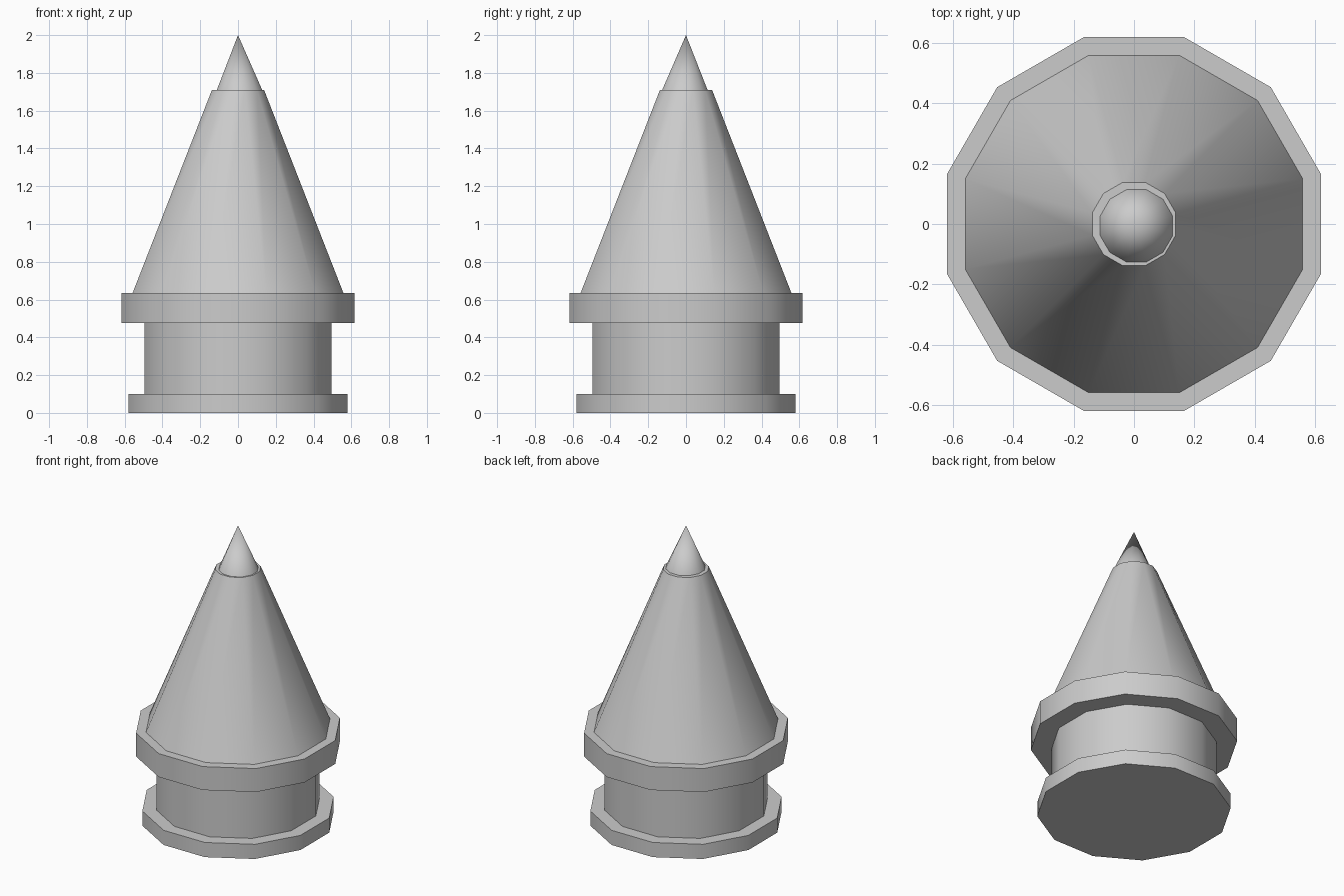
import bpy, bmesh
from math import pi, sin, cos, radians

if "Cube" in bpy.data.objects:
    bpy.data.objects.remove(bpy.data.objects["Cube"])

SIDES = 12


def add_part(name, rings, tip=None):
    """Loft 12-sided rings (apothem, z, x, y); flat sides face the axes."""
    bm = bmesh.new()
    loops = []
    for apothem, z, x, y in rings:
        r = apothem / cos(pi / SIDES)
        angles = [2 * pi * (i + 0.5) / SIDES for i in range(SIDES)]
        loops.append([bm.verts.new((x + r * cos(a), y + r * sin(a), z)) for a in angles])
    for low, high in zip(loops, loops[1:]):
        for i in range(SIDES):
            j = (i + 1) % SIDES
            bm.faces.new((low[i], low[j], high[j], high[i]))
    bm.faces.new(loops[0][::-1])
    if tip:
        apex = bm.verts.new(tip)
        for i in range(SIDES):
            bm.faces.new((loops[-1][i], loops[-1][(i + 1) % SIDES], apex))
    else:
        bm.faces.new(loops[-1])
    mesh = bpy.data.meshes.new(name)
    bm.to_mesh(mesh)
    bm.free()
    obj = bpy.data.objects.new(name, mesh)
    bpy.context.collection.objects.link(obj)
    bpy.ops.object.select_all(action='DESELECT')
    obj.select_set(True)
    bpy.context.view_layer.objects.active = obj
    if tip:
        bpy.ops.object.shade_smooth()
        mesh.polygons[0].use_smooth = False
    else:
        bpy.ops.object.shade_smooth_by_angle(angle=radians(40))
    return obj


# Foot, drum and overhanging collar
add_part("base_plate", [(0.58, 0.0, 0, 0), (0.58, 0.10, 0, 0)])
add_part("drum", [(0.495, 0.10, 0, 0), (0.495, 0.475, 0, 0)])
add_part("collar", [(0.618, 0.475, 0, 0), (0.618, 0.635, 0, 0)])

# Tall tapered roof with a slightly off-centre tip
add_part("roof", [(0.558, 0.635, 0, 0), (0.138, 1.71, 0, 0)])
add_part("roof_tip", [(0.12, 1.71, 0.008, -0.006)], tip=(0, 0, 2.0))
